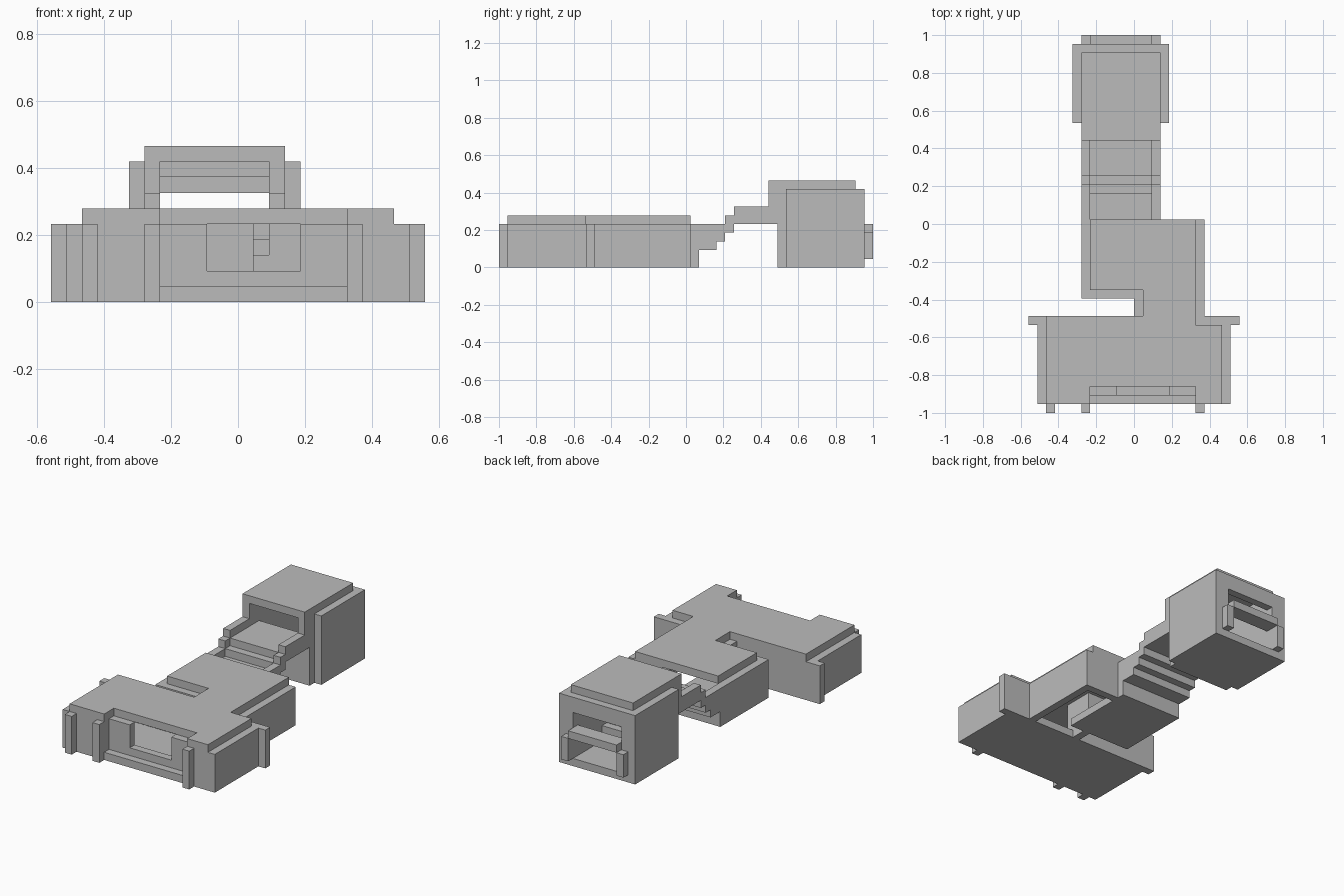
import bpy
import bmesh
from mathutils import Vector

old = bpy.data.objects.get("Cube")
if old:
    bpy.data.objects.remove(old, do_unlink=True)

# The whole building sits on a block grid: 24 wide, 43 long, 10 high
UNIT = 2 / 43
ORIGIN = Vector((12, 21.5, 0))

grey = bpy.data.materials.new("plain_grey")
grey.use_nodes = True
colour = (0.5, 0.5, 0.5, 1)
grey.diffuse_color = colour
grey.node_tree.nodes["Principled BSDF"].inputs["Base Color"].default_value = colour


def part(name, *boxes):
    """One object from boxes, each given as x, y and z ranges in grid units."""
    bm = bmesh.new()
    for xs, ys, zs in boxes:
        low = Vector((xs[0], ys[0], zs[0]))
        high = Vector((xs[1], ys[1], zs[1]))
        verts = bmesh.ops.create_cube(bm, size=1)["verts"]
        for v in verts:
            unit_pos = v.co + Vector((0.5, 0.5, 0.5))
            grid_pos = low + unit_pos * (high - low)
            v.co = (grid_pos - ORIGIN) * UNIT
    mesh = bpy.data.meshes.new(name)
    bm.to_mesh(mesh)
    bm.free()
    mesh.materials.append(grey)
    obj = bpy.data.objects.new(name, mesh)
    bpy.context.collection.objects.link(obj)
    return obj


WALL = (0, 5)     # height of the low walls
ROOF = (5, 6)     # height of the flat roof
SLAB = (0, 1)     # height of a floor

# Front hall: floor, side walls and rear walls either side of the passage
part("hall_floor", ((1, 23), (1, 11), SLAB))
part("hall_side_walls",
     ((1, 2), (1, 11), WALL),
     ((22, 23), (1, 11), WALL))
part("hall_rear_walls",
     ((2, 13), (10, 11), WALL),
     ((19, 22), (10, 11), WALL))
part("hall_rear_wings",
     ((0, 1), (10, 11), WALL),
     ((23, 24), (10, 11), WALL))

# Front facade with a recessed bay and an open window
part("facade_walls",
     ((2, 7), (1, 3), WALL),
     ((19, 22), (1, 3), WALL))
part("recessed_bay",
     ((7, 19), (2, 3), (1, 2)),
     ((7, 10), (2, 3), (2, 5)),
     ((16, 19), (2, 3), (2, 5)))
for index, x in enumerate((2, 6, 19)):
    part(f"facade_pillar_{index + 1}", ((x, x + 1), (0, 1), WALL))

# Flat roof, cut back over the bay and stepped around the passage
part("hall_roof",
     ((2, 7), (1, 3), ROOF),
     ((19, 22), (1, 3), ROOF),
     ((2, 22), (3, 10), ROOF),
     ((2, 19), (10, 11), ROOF))
part("passage_roof", ((13, 19), (11, 14), ROOF))
part("rear_room_roof", ((7, 19), (14, 22), ROOF))

# Passage and rear room
part("passage_walls",
     ((12, 13), (11, 14), WALL),
     ((19, 20), (11, 22), WALL))
part("rear_room_floor", ((6, 15), (13, 22), SLAB))
part("rear_room_walls",
     ((6, 12), (13, 14), WALL),
     ((6, 7), (14, 22), WALL),
     ((14, 19), (21, 22), WALL))

# Staircase and bridge: each flight is (length range, underside, side wall top)
flights = [
    ((22, 23), 0, 5),
    ((23, 25), 2, 5),
    ((25, 26), 3, 5),
    ((26, 27), 4, 6),
    ((27, 31), 5, 7),
]
part("stair_landing", ((7, 14), (21, 23), (0, 3)))
part("stair_treads",
     *[((7, 14), ys, (base, base + 1)) for ys, base, top in flights[1:]])
for name, x in (("right_stair_wall", 6), ("left_stair_wall", 14)):
    part(name, *[((x, x + 1), ys, (base, top)) for ys, base, top in flights])

# Tower shell: front, sides, ceiling and floor
part("tower_front",
     ((6, 7), (31, 33), (5, 9)),
     ((14, 15), (31, 33), (5, 9)),
     ((7, 14), (31, 33), ROOF),
     ((6, 15), (32, 33), WALL))
part("tower_cap", ((6, 15), (31, 41), (9, 10)))
part("tower_side_walls",
     ((5, 7), (33, 42), (0, 9)),
     ((14, 16), (33, 42), (0, 9)))
part("tower_floor", ((7, 14), (33, 42), SLAB))
part("tower_lintel",
     ((7, 14), (41, 42), (7, 9)),
     ((7, 14), (40, 41), (8, 9)))

# Steps going down inside the tower
part("tower_steps",
     *[((7, 14), (33 + k, 34 + k), (1, 5 - k)) for k in range(4)])

# Rear doorway posts and rail
part("doorway_posts",
     ((6, 7), (42, 43), (1, 4)),
     ((14, 15), (42, 43), (1, 4)))
part("doorway_rail", ((7, 14), (41, 43), (4, 5)))
